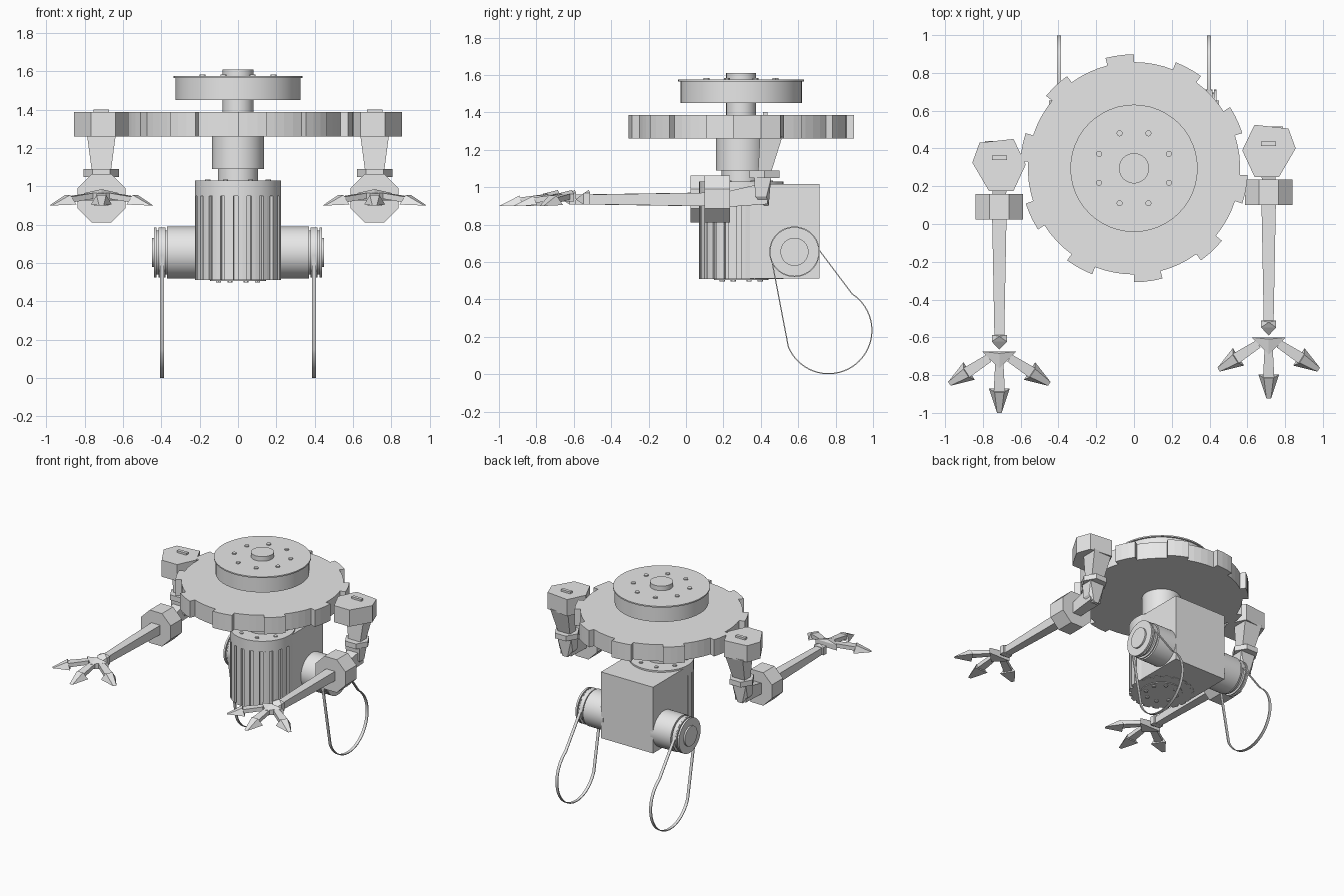
import bpy, bmesh, math
from math import cos, sin, radians, pi
from mathutils import Vector

cube = bpy.data.objects.get("Cube")
if cube:
    bpy.data.objects.remove(cube, do_unlink=True)

grey = bpy.data.materials.new("plain_grey")
grey.use_nodes = True
grey.diffuse_color = (0.8, 0.8, 0.8, 1)
grey.node_tree.nodes["Principled BSDF"].inputs["Base Color"].default_value = grey.diffuse_color

AXIS_Y = 0.295          # depth of the vertical axle
SIDES = {"left": 1, "right": -1}


def finish(name, bm, smooth=False):
    bmesh.ops.recalc_face_normals(bm, faces=bm.faces)
    mesh = bpy.data.meshes.new(name)
    bm.to_mesh(mesh)
    bm.free()
    mesh.materials.append(grey)
    if smooth:
        mesh.shade_smooth()
        mesh.set_sharp_from_angle(angle=radians(30))
    obj = bpy.data.objects.new(name, mesh)
    bpy.context.collection.objects.link(obj)
    return obj


def prism(name, profile, low, high, axis="z", smooth=False):
    """Extrude a flat outline along one axis."""
    place = {"x": lambda a, b, t: (t, a, b),
             "y": lambda a, b, t: (a, t, b),
             "z": lambda a, b, t: (a, b, t)}[axis]
    bm = bmesh.new()
    rings = [[bm.verts.new(place(a, b, t)) for a, b in profile] for t in (low, high)]
    for ring in rings:
        bm.faces.new(ring)
    count = len(profile)
    for i in range(count):
        j = (i + 1) % count
        bm.faces.new((rings[0][i], rings[0][j], rings[1][j], rings[1][i]))
    return finish(name, bm, smooth)


def arc(center, radius, start, end, steps):
    return [(center[0] + radius * cos(radians(start + (end - start) * i / steps)),
             center[1] + radius * sin(radians(start + (end - start) * i / steps)))
            for i in range(steps + 1)]


def disc(name, center, radius, low, high, axis="z", sides=48, turn=0):
    outline = arc(center, radius, turn, turn + 360, sides)[:-1]
    return prism(name, outline, low, high, axis, sides > 10)


def hull(name, points):
    bm = bmesh.new()
    for p in points:
        bm.verts.new(p)
    result = bmesh.ops.convex_hull(bm, input=bm.verts)
    loose = [v for v in bm.verts if not v.link_faces]
    bmesh.ops.delete(bm, geom=loose, context="VERTS")
    return finish(name, bm)


def slab(x, y, z, wide, deep, tall=0):
    """Corner points of a box around a centre."""
    return [(x + i * wide, y + j * deep, z + k * tall)
            for i in (-1, 1) for j in (-1, 1) for k in (-1, 1)]


def bolt_ring(name, radius, size, low, high, count=8):
    for i in range(count):
        a = 2 * pi * (i + 0.5) / count
        disc(f"{name}_{i}", (radius * cos(a), AXIS_Y + radius * sin(a)), size, low, high, sides=12)


# Vertical axle, hub and neck
axle = (0, AXIS_Y)
for name, radius, low, high in (
        ("axle", 0.08, 1.2, 1.61), ("hub", 0.325, 1.45, 1.565),
        ("hub_rim", 0.337, 1.565, 1.575), ("neck", 0.135, 1.09, 1.3),
        ("neck_base", 0.105, 1.02, 1.09), ("body_collar", 0.225, 0.95, 1.03),
        ("body_base", 0.145, 0.505, 0.52)):
    disc(name, axle, radius, low, high)
bolt_ring("hub_bolt", 0.2, 0.016, 1.57, 1.583)
bolt_ring("collar_bolt", 0.17, 0.014, 1.02, 1.037)
bolt_ring("base_bolt", 0.11, 0.014, 0.497, 0.51)

# Toothed wheel
outline = []
for tooth in range(10):
    start = 90 + 36 * tooth
    outline += arc(axle, 0.603, start, start + 14.5, 3)
    outline += arc(axle, 0.562, start + 14.5, start + 36, 4)
prism("toothed_wheel", outline, 1.26, 1.387)

# Ribbed body with square housing behind it
ribs = []
for rib in range(20):
    start = 18 * rib
    ribs += arc(axle, 0.225, start, start + 12, 2) + arc(axle, 0.208, start + 12, start + 18, 1)
prism("ribbed_body", ribs, 0.51, 0.95)
hull("housing", slab(0, 0.505, 0.765, 0.22, 0.208, 0.253))

# Side motors, pulleys and slack belts
motor = (0.58, 0.655)
loop_center = (0.762, 0.235)
for side, s in SIDES.items():
    for name, radius, low, high in (
            ("motor", 0.135, 0.2, 0.37), ("pulley_core", 0.115, 0.36, 0.43),
            ("pulley_inner_flange", 0.131, 0.378, 0.386),
            ("pulley_outer_flange", 0.131, 0.408, 0.416),
            ("pulley_cap", 0.131, 0.424, 0.438), ("pulley_boss", 0.075, 0.43, 0.45)):
        disc(f"{side}_{name}", motor, radius, s * low, s * high, "x")
    loops = [arc(loop_center, 0.235 - t, 57, -158, 36) + arc(motor, 0.131 - t, 187, 7, 24)
             for t in (0, 0.006)]
    bm = bmesh.new()
    rings = [[bm.verts.new((s * x, y, z)) for y, z in loop]
             for x, loop in ((0.386, loops[0]), (0.407, loops[0]),
                             (0.407, loops[1]), (0.386, loops[1]))]
    count = len(loops[0])
    for r in range(4):
        a, b = rings[r], rings[(r + 1) % 4]
        for i in range(count):
            j = (i + 1) % count
            bm.faces.new((a[i], a[j], b[j], b[i]))
    finish(f"{side}_belt", bm, True)


def finger(name, base, angle, length):
    """Tapered finger ending in an arrow shaped claw, pointing down."""
    out = Vector((sin(angle), -cos(angle), 0))
    across = Vector((cos(angle), sin(angle), 0))

    def at(along, wide, z):
        p = base + out * along + across * wide
        return (p.x, p.y, z)
    neck = length * 0.58
    hull(name, [at(0, w, z) for w in (-0.022, 0.022) for z in (0.935, 0.965)]
         + [at(neck, w, z) for w in (-0.03, 0.03) for z in (0.915, 0.945)])
    hull(name + "_claw", [at(neck - 0.02, w, 0.905) for w in (-0.055, 0.055)]
         + [at(neck, w, 0.955) for w in (-0.025, 0.025)]
         + [at(length, w, 0.9) for w in (-0.012, 0.012)])


# Arms, the right one set a little further forward
for side, s in SIDES.items():
    x = s * 0.713
    dy = 0 if s > 0 else -0.075
    block = [(-0.075, 0.25), (0.055, 0.25), (0.143, 0.4), (0.105, 0.505),
             (-0.075, 0.525), (-0.14, 0.39)]
    prism(f"{side}_shoulder", [(x + s * a, b + dy) for a, b in block], 1.26, 1.387)
    hull(f"{side}_shoulder_tab", slab(x, 0.425 + dy, 1.39, 0.04, 0.012, 0.012))
    hull(f"{side}_upper_arm", slab(x, 0.455 + dy, 1.27, 0.075, 0.06)
         + slab(x, 0.42 + dy, 1.08, 0.05, 0.035))
    disc(f"{side}_elbow_ring", (x, 0.42 + dy), 0.092, 1.05, 1.09, sides=6)
    hull(f"{side}_elbow", slab(x, 0.41 + dy, 1.05, 0.06, 0.045)
         + slab(x, 0.4 + dy, 0.95, 0.055, 0.03) + slab(x, 0.43 + dy, 0.9, 0.02, 0.012))
    hull(f"{side}_elbow_link", slab(x, 0.42 + dy, 0.965, 0.045, 0.015, 0.055)
         + slab(x, 0.22 + dy, 0.935, 0.035, 0.01, 0.04))
    disc(f"{side}_forearm_collar", (x, 0.938), 0.136, 0.1 + dy, 0.235 + dy, "y", 8, 22.5)
    hull(f"{side}_forearm", slab(x, 0.12 + dy, 0.935, 0.038, 0.01, 0.036)
         + slab(x, -0.51 + dy, 0.935, 0.026, 0.01, 0.026))
    hull(f"{side}_wrist", slab(x, -0.53 + dy, 0.938, 0.04, 0.018, 0.03)
         + [(x, -0.59 + dy, 0.935), (x, -0.52 + dy, 0.985)])
    # Hand
    palm = [(x - 0.09, -0.6 + dy), (x + 0.09, -0.6 + dy), (x, -0.69 + dy)]
    hull(f"{side}_palm", [(a, b, z) for a, b in palm for z in (0.925, 0.965)]
         + [(x, -0.61 + dy, 0.985)])
    finger(f"{side}_middle_finger", Vector((x, -0.665 + dy, 0)), 0, 0.26)
    for which, t in (("outer", s), ("inner", -s)):
        finger(f"{side}_{which}_finger", Vector((x + t * 0.055, -0.635 + dy, 0)),
               t * radians(57), 0.25)
